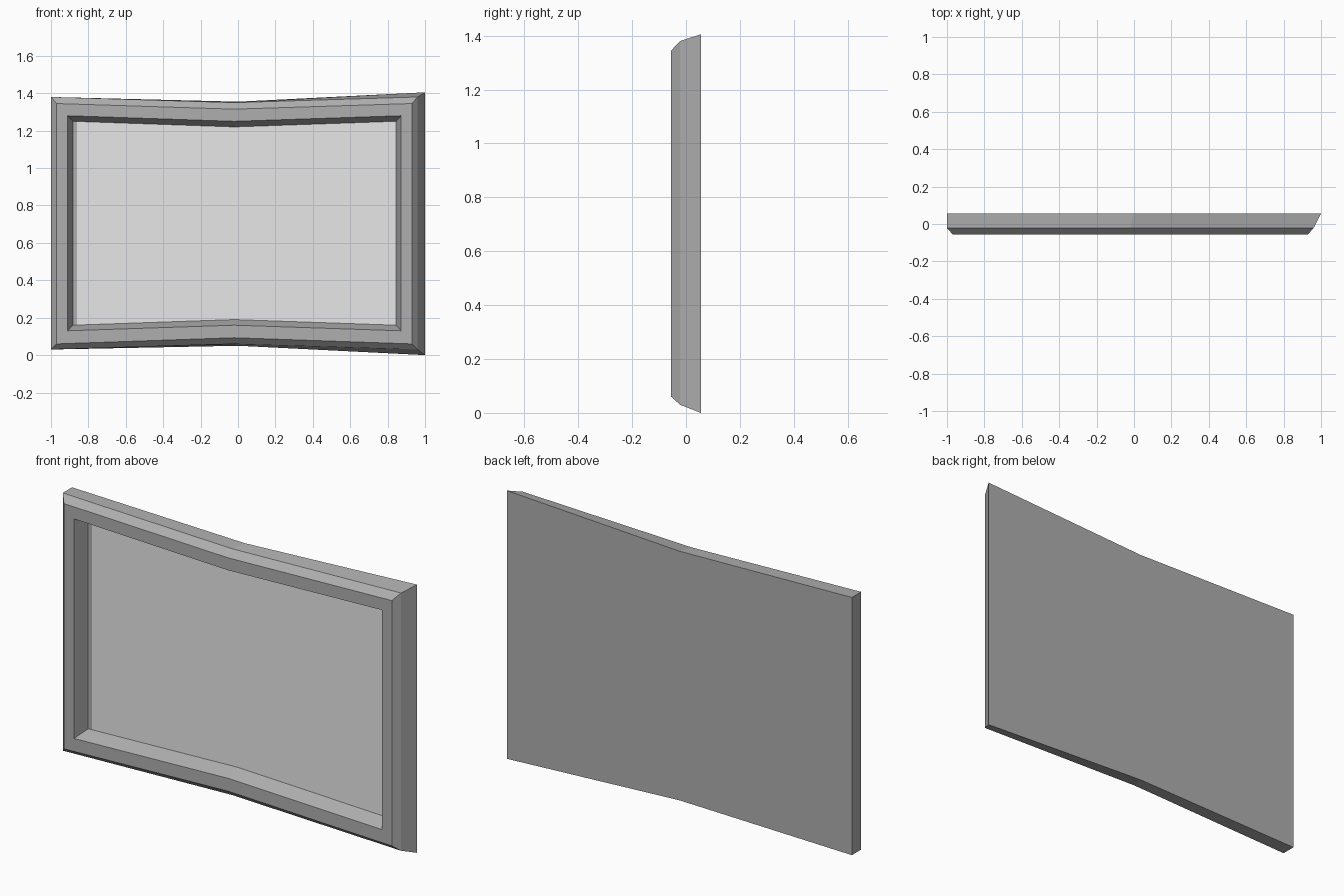
import bpy
import bmesh

cube = bpy.data.objects.get("Cube")
if cube:
    bpy.data.objects.remove(cube, do_unlink=True)


def material(name, value):
    mat = bpy.data.materials.new(name)
    colour = (value, value, value, 1.0)
    mat.diffuse_color = colour
    mat.use_nodes = True
    mat.node_tree.nodes["Principled BSDF"].inputs["Base Color"].default_value = colour
    return mat


def outline(bm, y, left, middle, right):
    """Pinched six-point loop; each station is (x, bottom, top)."""
    stations = (left, middle, right)
    low = [bm.verts.new((x, y, lo)) for x, lo, hi in stations]
    high = [bm.verts.new((x, y, hi)) for x, lo, hi in stations]
    return low + high[::-1]


def bridge(bm, a, b):
    for i in range(len(a)):
        j = (i + 1) % len(a)
        bm.faces.new((a[i], a[j], b[j], b[i]))


def cap(bm, r):
    bm.faces.new((r[0], r[1], r[4], r[5]))
    bm.faces.new((r[1], r[2], r[3], r[4]))


def finish(bm, name, mat):
    mesh = bpy.data.meshes.new(name)
    bm.to_mesh(mesh)
    bm.free()
    mesh.materials.append(mat)
    obj = bpy.data.objects.new(name, mesh)
    bpy.context.collection.objects.link(obj)
    return obj


FLOOR = 0.02     # depth of the recessed panel
APEX = -0.02     # x of the pinched middle

# Frame: loops from the back, over the bevelled rim, into the recess
loops = [
    (0.055, (-1.0, 0.03, 1.38), (0.0, 0.05, 1.355), (1.0, 0.0, 1.405)),
    (-0.022, (-1.0, 0.03, 1.38), (APEX, 0.06, 1.35), (0.96, 0.03, 1.38)),
    (-0.055, (-0.97, 0.06, 1.345), (APEX, 0.093, 1.315), (0.93, 0.06, 1.345)),
    (-0.055, (-0.912, 0.13, 1.28), (APEX, 0.16, 1.25), (0.872, 0.13, 1.28)),
    (FLOOR, (-0.882, 0.16, 1.25), (APEX, 0.19, 1.22), (0.846, 0.16, 1.25)),
]
panel_loop = ((-0.861, 0.161, 1.249), (APEX, 0.19, 1.22), (0.846, 0.16, 1.25))

bm = bmesh.new()
rings = [outline(bm, *loop) for loop in loops]
rings.append(outline(bm, FLOOR, *panel_loop))
for a, b in zip(rings, rings[1:]):
    bridge(bm, a, b)
cap(bm, rings[0][::-1])
bmesh.ops.remove_doubles(bm, verts=bm.verts, dist=0.0001)
finish(bm, "frame", material("mid grey", 0.43))

# Pale panel filling the recess
bm = bmesh.new()
cap(bm, outline(bm, FLOOR, *panel_loop))
finish(bm, "panel", material("pale grey", 0.8))
